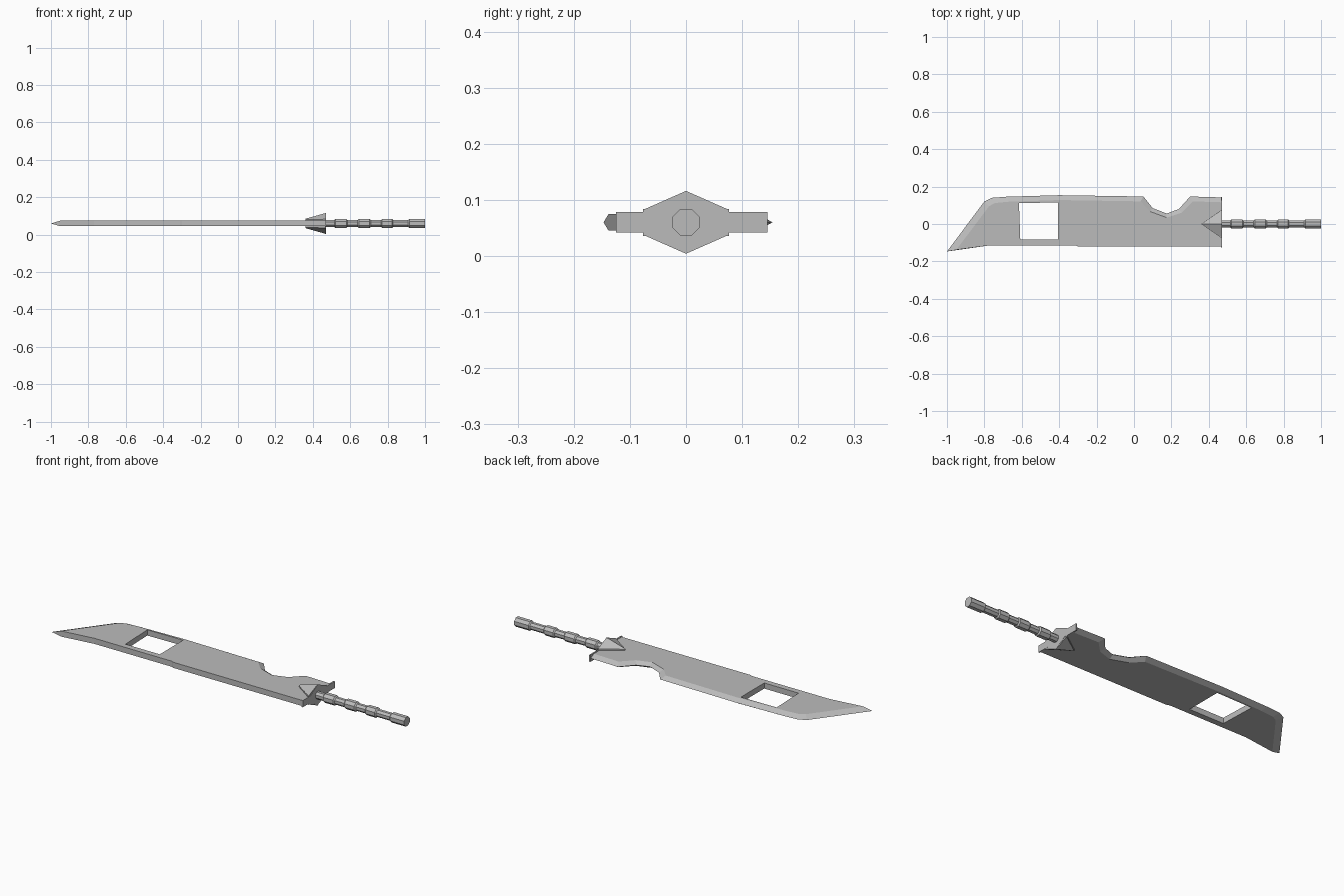
import bpy, bmesh
from math import cos, sin, pi

cube = bpy.data.objects.get("Cube")
if cube:
    bpy.data.objects.remove(cube, do_unlink=True)

MID = 0.06      # height of the sword's middle plane
HALF = 0.015    # half the blade thickness

steel = bpy.data.materials.new("grey steel")
steel.use_nodes = True
GREY = (0.5, 0.5, 0.5, 1)
steel.diffuse_color = GREY
steel.node_tree.nodes["Principled BSDF"].inputs["Base Color"].default_value = GREY


def make(name, verts, faces):
    mesh = bpy.data.meshes.new(name)
    mesh.from_pydata(verts, [], faces)
    bm = bmesh.new()
    bm.from_mesh(mesh)
    bmesh.ops.recalc_face_normals(bm, faces=bm.faces)
    bm.to_mesh(mesh)
    bm.free()
    mesh.materials.append(steel)
    obj = bpy.data.objects.new(name, mesh)
    bpy.context.collection.objects.link(obj)
    return obj


def prism(name, low, high):
    """Solid between two matching loops of points."""
    n = len(low)
    sides = [(i, (i + 1) % n, n + (i + 1) % n, n + i) for i in range(n)]
    return make(name, low + high, [tuple(range(n)), tuple(range(n, 2 * n))] + sides)


# Blade: cutting edge on the middle plane, bevelled to flat cheeks, blunt spine
edge = [(-1, -.147), (-.8, .12), (-.76, .14), (-.68, .146), (-.4, .154), (.05, .147),
        (.1, .085), (.175, .056), (.24, .08), (.3, .147), (.47, .142)]
cheek = [(-.95, -.138), (-.775, .095), (-.745, .112), (-.67, .119), (-.4, .128), (.035, .121),
         (.085, .067), (.175, .034), (.255, .06), (.315, .121), (.47, .116)]
spine = [(.47, -.12), (-.3, -.12), (-.31, -.114), (-.77, -.114)]
n = len(edge)
loop = cheek + spine
m = len(loop)
verts = [(x, y, MID) for x, y in edge]
verts += [(x, y, MID + HALF) for x, y in loop]
verts += [(x, y, MID - HALF) for x, y in loop]
top, bot = n, n + m
faces = [tuple(range(top, top + m)), tuple(range(bot, bot + m))]
for i in range(n - 1):
    for side in (top, bot):
        faces.append((i, i + 1, side + i + 1, side + i))
for i in range(n, m - 1):
    faces.append((top + i, top + i + 1, bot + i + 1, bot + i))
faces.append((n - 1, top + n - 1, top + n, bot + n, bot + n - 1))
faces.append((0, top, top + m - 1, bot + m - 1, bot))
blade = make("blade", verts, faces)

# Window through the blade
window = [(-.615, .112), (-.608, -.083), (-.405, -.083), (-.405, .115)]
cutter = prism("window_cutter", [(x, y, 0) for x, y in window],
               [(x, y, 2 * MID) for x, y in window])
cutter.hide_render = True
cutter.hide_viewport = True
cut = blade.modifiers.new("window", "BOOLEAN")
cut.operation = "DIFFERENCE"
cut.solver = "EXACT"
cut.object = cutter

# Guard: thin cross plate with a diamond centre
plate = [(-.125, .018), (-.062, .018), (0, .056), (.062, .018), (.145, .018),
         (.145, -.018), (.062, -.018), (0, -.056), (-.062, -.018), (-.125, -.018)]
prism("guard_plate", [(.464, y, MID + z) for y, z in plate],
      [(.471, y, MID + z) for y, z in plate])

# Pointed langets running from the guard onto each cheek
for name, s in (("upper_langet", 1), ("lower_langet", -1)):
    prism(name,
          [(.36, 0, MID + s * .01), (.47, .077, MID + s * .01), (.47, -.077, MID + s * .01)],
          [(.36, 0, MID + s * .024), (.47, .077, MID + s * .024), (.47, -.077, MID + s * .024)])
    prism(name + "_ridge",
          [(.47, -.077, MID + s * .022), (.47, 0, MID + s * .056), (.47, .077, MID + s * .022)],
          [(.36, -.001, MID + s * .022), (.36, 0, MID + s * .025), (.36, .001, MID + s * .022)])

# Handle: eight-sided grip with four raised bands
THIN, THICK, STEP = .02, .026, .006
profile = [(.465, THIN)]
for a, b in ((.515, .585), (.64, .71), (.765, .83), (.91, 1)):
    profile += [(a, THIN), (a + STEP, THICK)]
    profile += [(b, THICK)] if b == 1 else [(b - STEP, THICK), (b, THIN)]
SIDES = 8
verts, faces = [], []
for x, r in profile:
    for k in range(SIDES):
        t = (k + .5) * 2 * pi / SIDES
        verts.append((x, r * cos(t), MID + r * sin(t)))
for j in range(len(profile) - 1):
    for k in range(SIDES):
        a, b = j * SIDES + k, j * SIDES + (k + 1) % SIDES
        faces.append((a, b, b + SIDES, a + SIDES))
faces += [tuple(range(SIDES)), tuple(range(len(verts) - SIDES, len(verts)))]
make("handle", verts, faces)
